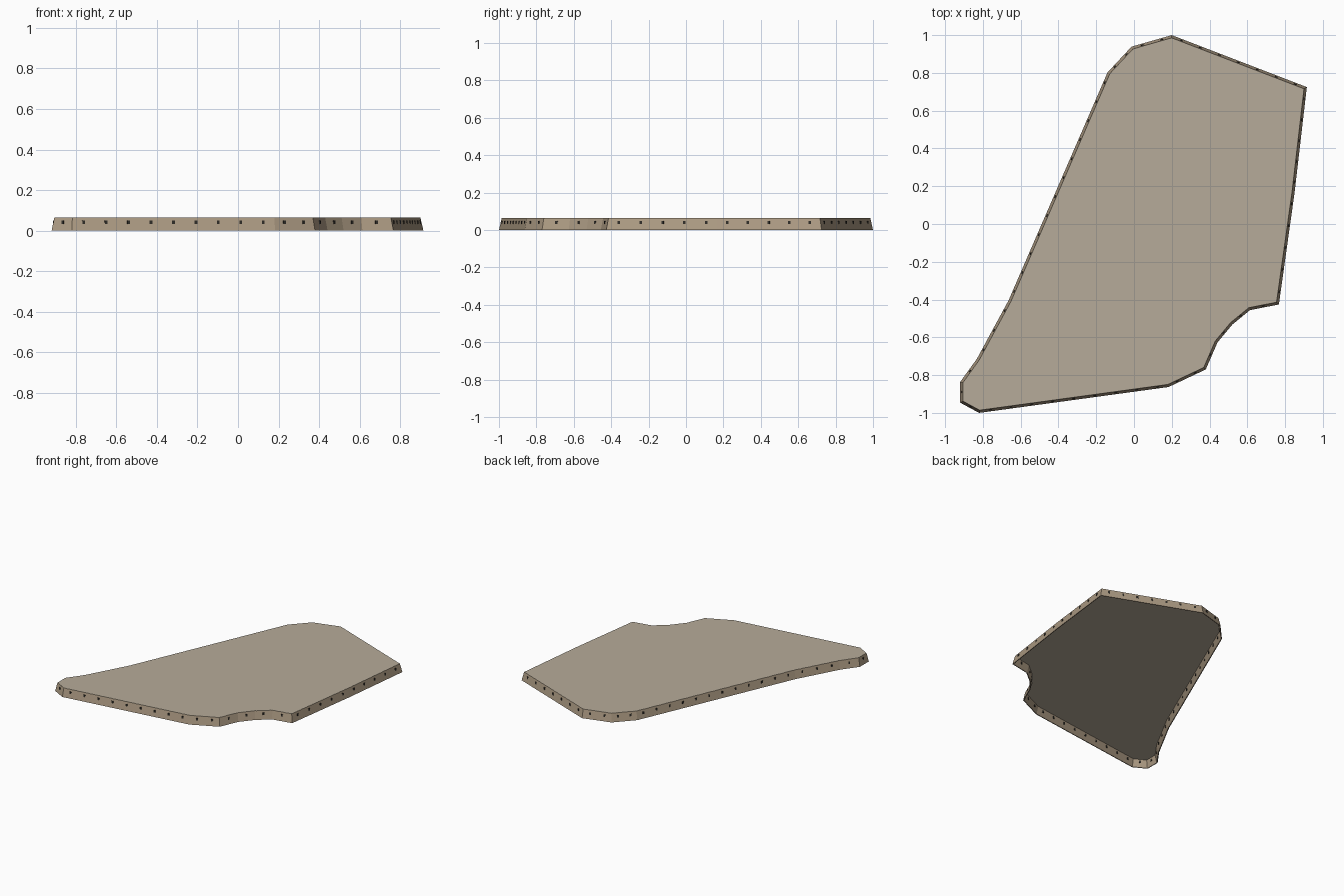
import bpy, bmesh
from math import atan2
from mathutils import Vector, Matrix

if "Cube" in bpy.data.objects:
    bpy.data.objects.remove(bpy.data.objects["Cube"])

HEIGHT = 0.065
TAPER = 0.014      # the wall leans inward by this much
THICK = 0.006

# footprint at ground level, counter-clockwise
OUTLINE = [Vector(p) for p in [
    (-0.82, -1.0), (0.183, -0.863), (0.38, -0.77), (0.442, -0.627),
    (0.521, -0.532), (0.614, -0.456), (0.767, -0.426), (0.85, 0.165),
    (0.915, 0.725), (0.2, 1.0), (-0.013, 0.939), (-0.14, 0.803),
    (-0.664, -0.404), (-0.832, -0.714), (-0.92, -0.836), (-0.92, -0.946)]]


def material(name, rgb):
    m = bpy.data.materials.new(name)
    m.diffuse_color = (*rgb, 1)
    m.use_nodes = True
    m.node_tree.nodes["Principled BSDF"].inputs["Base Color"].default_value = m.diffuse_color
    return m


def inset(pts, d):
    """Mitred inward offset of a closed outline."""
    out = []
    for i, p in enumerate(pts):
        a = (p - pts[i - 1]).normalized()
        b = (pts[(i + 1) % len(pts)] - p).normalized()
        na, nb = Vector((-a.y, a.x)), Vector((-b.y, b.x))
        out.append(p + (na + nb) * (d / (1 + na.dot(nb))))
    return out


def finish(bm, name, mat):
    bmesh.ops.recalc_face_normals(bm, faces=bm.faces[:])
    me = bpy.data.meshes.new(name)
    bm.to_mesh(me)
    bm.free()
    me.materials.append(mat)
    ob = bpy.data.objects.new(name, me)
    bpy.context.collection.objects.link(ob)
    return ob


def ring(bm, pts, z):
    return [bm.verts.new((p.x, p.y, z)) for p in pts]


def bridge(bm, a, b):
    n = len(a)
    for i in range(n):
        j = (i + 1) % n
        bm.faces.new((a[i], a[j], b[j], b[i]))


deck_mat = material("deck_tan", (0.47, 0.41, 0.32))
wall_mat = material("wall_brown", (0.42, 0.33, 0.23))
slot_mat = material("slot_dark", (0.03, 0.027, 0.022))

# leaning perimeter wall, open underneath
bm = bmesh.new()
loops = [ring(bm, OUTLINE, 0), ring(bm, inset(OUTLINE, TAPER), HEIGHT),
         ring(bm, inset(OUTLINE, TAPER + THICK), HEIGHT), ring(bm, inset(OUTLINE, THICK), 0)]
for k in range(4):
    bridge(bm, loops[k], loops[(k + 1) % 4])
finish(bm, "perimeter_wall", wall_mat)

# flat deck closing the top
bm = bmesh.new()
edge = inset(OUTLINE, TAPER + 0.0005)
low, high = ring(bm, edge, HEIGHT - THICK), ring(bm, edge, HEIGHT + 0.0005)
bridge(bm, low, high)
bm.faces.new(high)
bm.faces.new(low[::-1])
finish(bm, "deck", deck_mat)

# small dark slots spaced evenly along each wall
bm = bmesh.new()
z = 0.041
mid = inset(OUTLINE, TAPER * z / HEIGHT + THICK / 2)
for i, p in enumerate(mid):
    q = mid[(i + 1) % len(mid)]
    d = q - p
    count = max(1, round(d.length / 0.112))
    for k in range(count):
        c = p + d * ((k + 0.5) / count)
        bmesh.ops.create_cube(bm, size=1, matrix=Matrix.Translation((c.x, c.y, z))
                              @ Matrix.Rotation(atan2(d.y, d.x), 4, 'Z')
                              @ Matrix.Diagonal((0.013, THICK + 0.006, 0.017, 1)))
finish(bm, "wall_slots", slot_mat)
